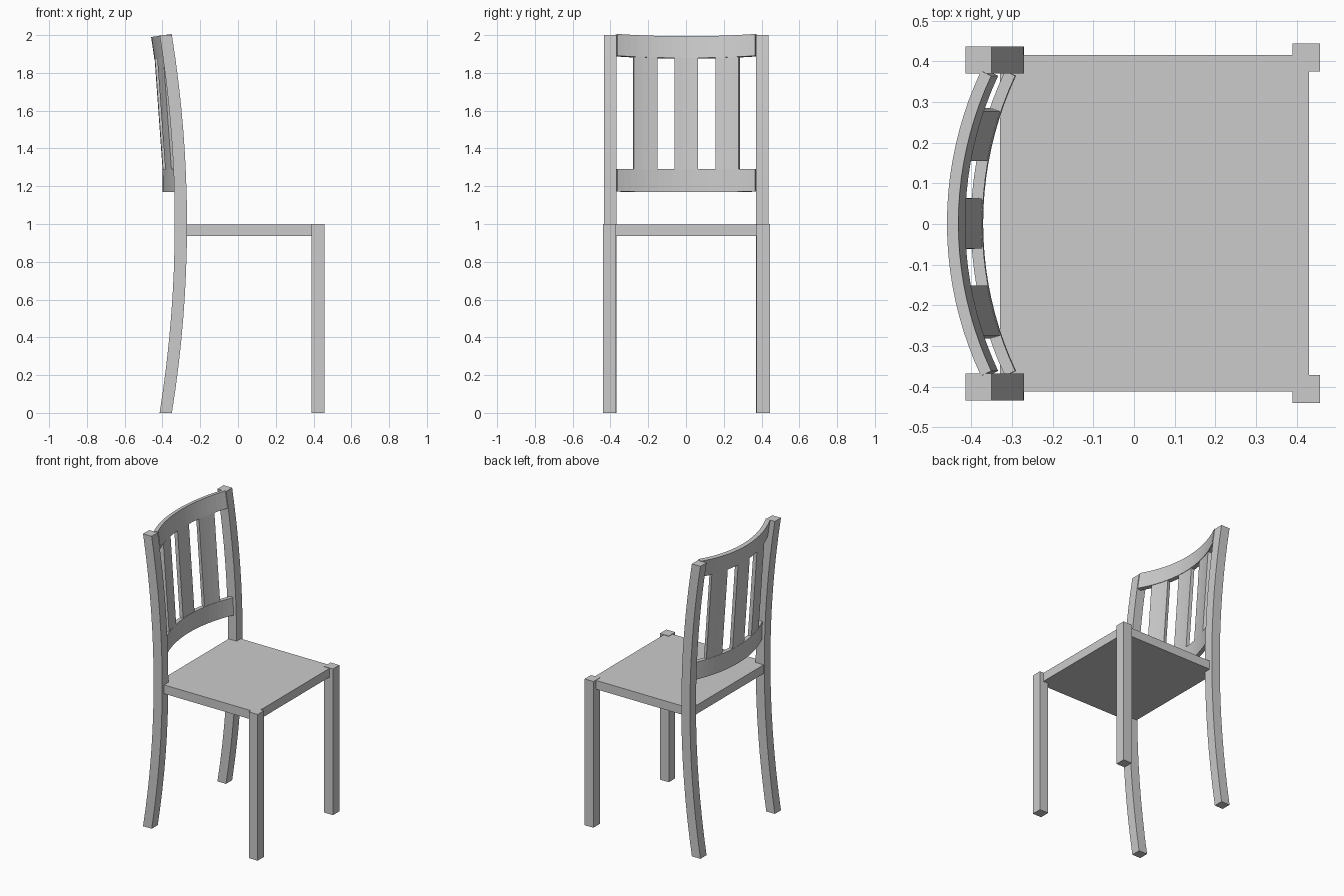
import bpy, bmesh, math

if "Cube" in bpy.data.objects:
    bpy.data.objects.remove(bpy.data.objects["Cube"])

YC = 0.0015   # slight sideways offset of the whole chair


def make_object(name, bm):
    bmesh.ops.recalc_face_normals(bm, faces=bm.faces[:])
    me = bpy.data.meshes.new(name)
    bm.to_mesh(me)
    bm.free()
    ob = bpy.data.objects.new(name, me)
    bpy.context.collection.objects.link(ob)
    return ob


def box(name, x, y, z):
    bm = bmesh.new()
    bmesh.ops.create_cube(bm, size=1)
    for v in bm.verts:
        v.co = [r[0] + (c + 0.5) * (r[1] - r[0]) for c, r in zip(v.co, (x, y, z))]
    return make_object(name, bm)


def sweep(name, rings):
    """Join a list of four-point cross-sections into a closed bar."""
    bm = bmesh.new()
    vs = [[bm.verts.new(p) for p in ring] for ring in rings]
    for a, b in zip(vs, vs[1:]):
        for i in range(4):
            j = (i + 1) % 4
            bm.faces.new((a[i], a[j], b[j], b[i]))
    bm.faces.new(vs[0])
    bm.faces.new(vs[-1])
    return make_object(name, bm)


# Seat and straight front legs
box("seat", (-0.33, 0.43), (YC - 0.414, YC + 0.414), (0.937, 0.997))
for side, s in (("left", 1), ("right", -1)):
    ys = sorted((YC + s * 0.373, YC + s * 0.442))
    box("front_leg_" + side, (0.39, 0.457), ys, (0, 1))

# Bowed rear legs that rise to become the back posts
for side, s in (("left", 1), ("right", -1)):
    y0, y1 = YC + s * 0.369, YC + s * 0.435
    rings = []
    for i in range(17):
        z = i / 8
        z = min(z, 2.0)
        xf = -0.27 - 0.08 * (z - 1) ** 2
        rings.append([(xf, y0, z), (xf, y1, z), (xf - 0.065, y1, z), (xf - 0.065, y0, z)])
    sweep("rear_leg_" + side, rings)


# Curved backrest: front face bows in plan and leans back with height
R = 0.855


def back_bar(name, y0, y1, n, low, high, thick, inset=0.0):
    """low/high are (front x at the middle, z); the bar is tilted to match."""
    slope = (low[0] - high[0]) / (high[1] - low[1])
    rings = []
    for i in range(n + 1):
        a0, a1 = math.asin(y0 / R), math.asin(y1 / R)
        a = a0 + (a1 - a0) * i / n
        ring = []
        for (x, z), depths in ((low, (inset, inset + thick)), (high, (inset + thick, inset))):
            for d in depths:
                bow = R - (R + d) * math.cos(a)
                ring.append((x + bow, YC + (R + d) * math.sin(a), z + bow * slope))
        rings.append(ring)
    sweep(name, rings)


back_bar("lower_rail", -0.363, 0.363, 20, (-0.371, 1.17), (-0.373, 1.29), 0.028)
back_bar("upper_rail", -0.363, 0.363, 20, (-0.415, 1.879), (-0.432, 1.994), 0.028)

# Three upright slats between the rails
for label, y in (("left", 0.214), ("middle", 0.0), ("right", -0.214)):
    back_bar("slat_" + label, y - 0.061, y + 0.061, 3,
             (-0.372, 1.27), (-0.417, 1.895), 0.024, 0.002)
